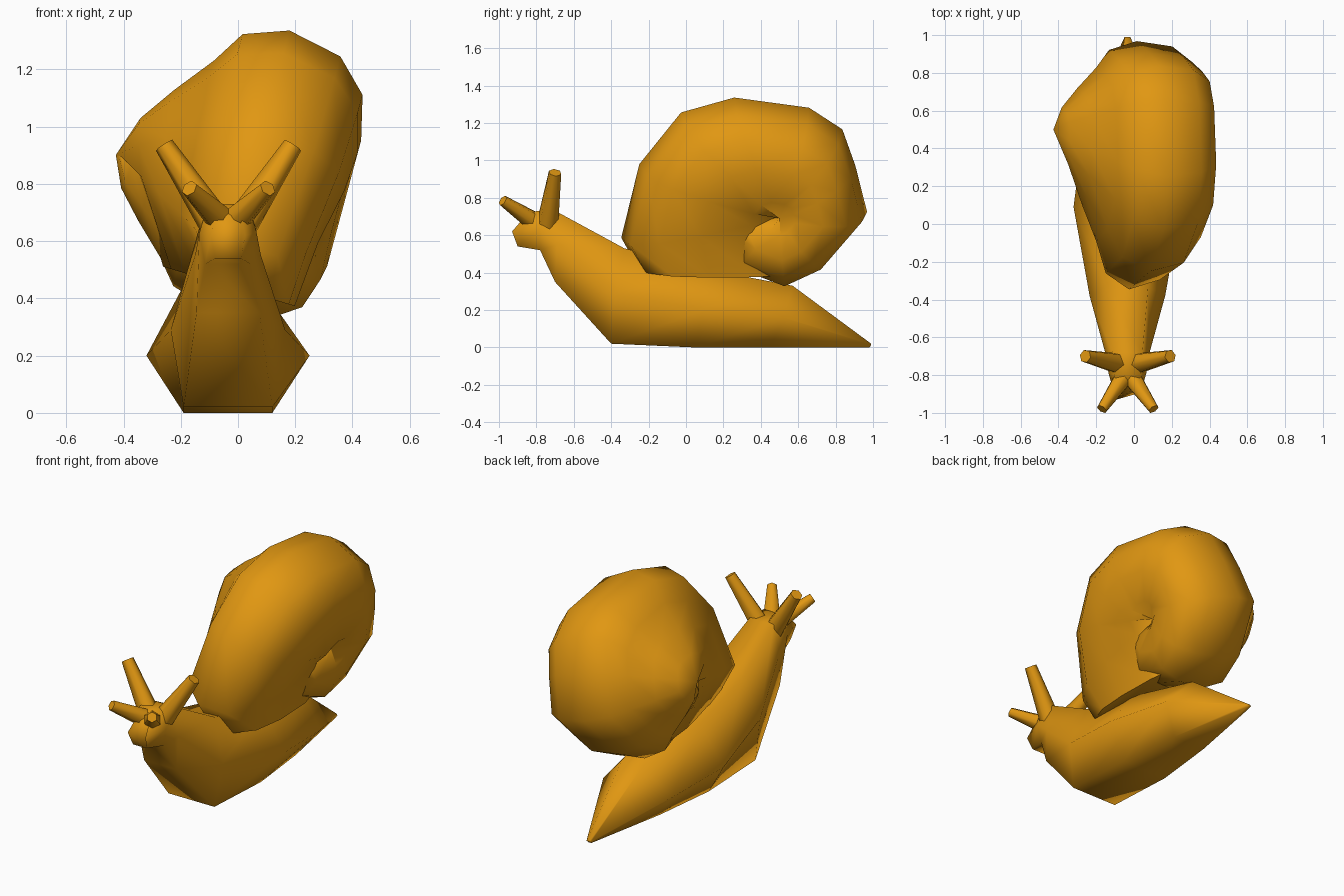
import bpy, bmesh, math
from mathutils import Vector

if "Cube" in bpy.data.objects:
    bpy.data.objects.remove(bpy.data.objects["Cube"])

mat = bpy.data.materials.new("amber")
mat.diffuse_color = (0.75, 0.31, 0.006, 1)
mat.use_nodes = True
mat.node_tree.nodes["Principled BSDF"].inputs["Base Color"].default_value = mat.diffuse_color


def finish(bm, name, angle=60):
    bmesh.ops.recalc_face_normals(bm, faces=bm.faces)
    me = bpy.data.meshes.new(name)
    bm.to_mesh(me)
    bm.free()
    ob = bpy.data.objects.new(name, me)
    bpy.context.collection.objects.link(ob)
    me.materials.append(mat)
    bpy.ops.object.select_all(action='DESELECT')
    ob.select_set(True)
    bpy.context.view_layer.objects.active = ob
    bpy.ops.object.shade_smooth_by_angle(angle=math.radians(angle))
    return ob


def loft(name, rings, angle=60):
    bm = bmesh.new()
    rows = [[bm.verts.new(p) for p in ring] for ring in rings]
    n = len(rows[0])
    for a, b in zip(rows, rows[1:]):
        for i in range(n):
            j = (i + 1) % n
            bm.faces.new((a[i], a[j], b[j], b[i]))
    bm.faces.new(rows[0])
    bm.faces.new(rows[-1][::-1])
    bmesh.ops.remove_doubles(bm, verts=bm.verts, dist=0.0005)
    return finish(bm, name, angle)


# Body: hexagonal sections, each (y, z, half width) at top, middle and bottom
body = [
    ((0.99, 0.02, 0.01), (0.99, 0.012, 0.015), (0.98, 0.0, 0.01)),
    ((0.57, 0.33, 0.07), (0.52, 0.16, 0.23), (0.45, 0.0, 0.11)),
    ((0.10, 0.42, 0.13), (0.09, 0.20, 0.285), (0.05, 0.0, 0.155)),
    ((-0.33, 0.53, 0.11), (-0.38, 0.29, 0.20), (-0.40, 0.02, 0.155)),
    ((-0.68, 0.72, 0.08), (-0.69, 0.55, 0.115), (-0.70, 0.35, 0.11)),
    ((-0.80, 0.73, 0.07), (-0.79, 0.63, 0.10), (-0.78, 0.52, 0.08)),
    ((-0.87, 0.69, 0.045), (-0.93, 0.62, 0.06), (-0.90, 0.54, 0.045)),
]
rings = []
for t, m, b in body:
    rings.append([(-0.035 + s * p[2], p[0], p[1])
                  for s, p in ((1, t), (1, m), (1, b), (-1, b), (-1, m), (-1, t))])
loft("body", rings, 85)

# Shell: one cross-section (radius, right-to-left fraction) swept along a tightening spiral;
# its left side slopes up to the pointed apex
section = [(0.0, 0.09), (0.18, 0.02), (0.50, 0.0), (0.76, 0.045), (0.94, 0.18),
           (1.0, 0.42), (0.90, 0.61), (0.70, 0.70), (0.47, 0.83), (0.25, 0.94), (0.0, 1.0)]
whorl = [  # angle, outer radius, right x, left x
    (192, 0.865, 0.31, -0.36), (164, 0.78, 0.35, -0.40), (137, 0.72, 0.36, -0.42),
    (113, 0.62, 0.36, -0.42), (73, 0.54, 0.36, -0.42), (50, 0.523, 0.36, -0.42),
    (27, 0.455, 0.36, -0.42), (-5, 0.47, 0.36, -0.42), (-53, 0.39, 0.36, -0.42),
    (-86, 0.41, 0.35, -0.42), (-130, 0.40, 0.32, -0.41), (-168, 0.38, 0.28, -0.40),
]
CY, CZ = 0.5, 0.775


def shell_ring(inner, outer, xr, xl):
    ring = []
    for rho, f in section:
        x = xr + (xl - xr) * f
        y = inner[0] + (outer[0] - inner[0]) * rho
        z = inner[1] + (outer[1] - inner[1]) * rho
        ring.append((x + 0.27 * (z - 0.8), y, z - 0.30 * x))  # lean of the axis
    return ring


rings = [shell_ring((0.52, 0.46), (-0.26, 0.46), 0.29, -0.17)]  # mouth rim
for deg, r, xr, xl in whorl:
    a = math.radians(deg)
    rings.append(shell_ring((CY, CZ), (CY + r * math.cos(a), CZ + r * math.sin(a)), xr, xl))
loft("shell", rings, 75)


# Feelers: tapered six-sided stalks
def stalk(name, p, q, r1, r2):
    p, q = Vector(p), Vector(q)
    d = q - p
    bm = bmesh.new()
    bmesh.ops.create_cone(bm, cap_ends=True, segments=6, radius1=r1, radius2=r2, depth=d.length)
    bmesh.ops.transform(bm, matrix=d.to_track_quat('Z', 'Y').to_matrix().to_4x4(), verts=bm.verts)
    bmesh.ops.translate(bm, vec=(p + q) / 2, verts=bm.verts)
    finish(bm, name, 62)


for s, side in ((-1, "left"), (1, "right")):
    c = -0.033
    stalk("eye_stalk_" + side, (c + s * 0.045, -0.74, 0.66), (c + s * 0.225, -0.70, 0.935), 0.06, 0.035)
    stalk("feeler_" + side, (c + s * 0.02, -0.81, 0.67), (c + s * 0.137, -0.98, 0.785), 0.055, 0.03)
